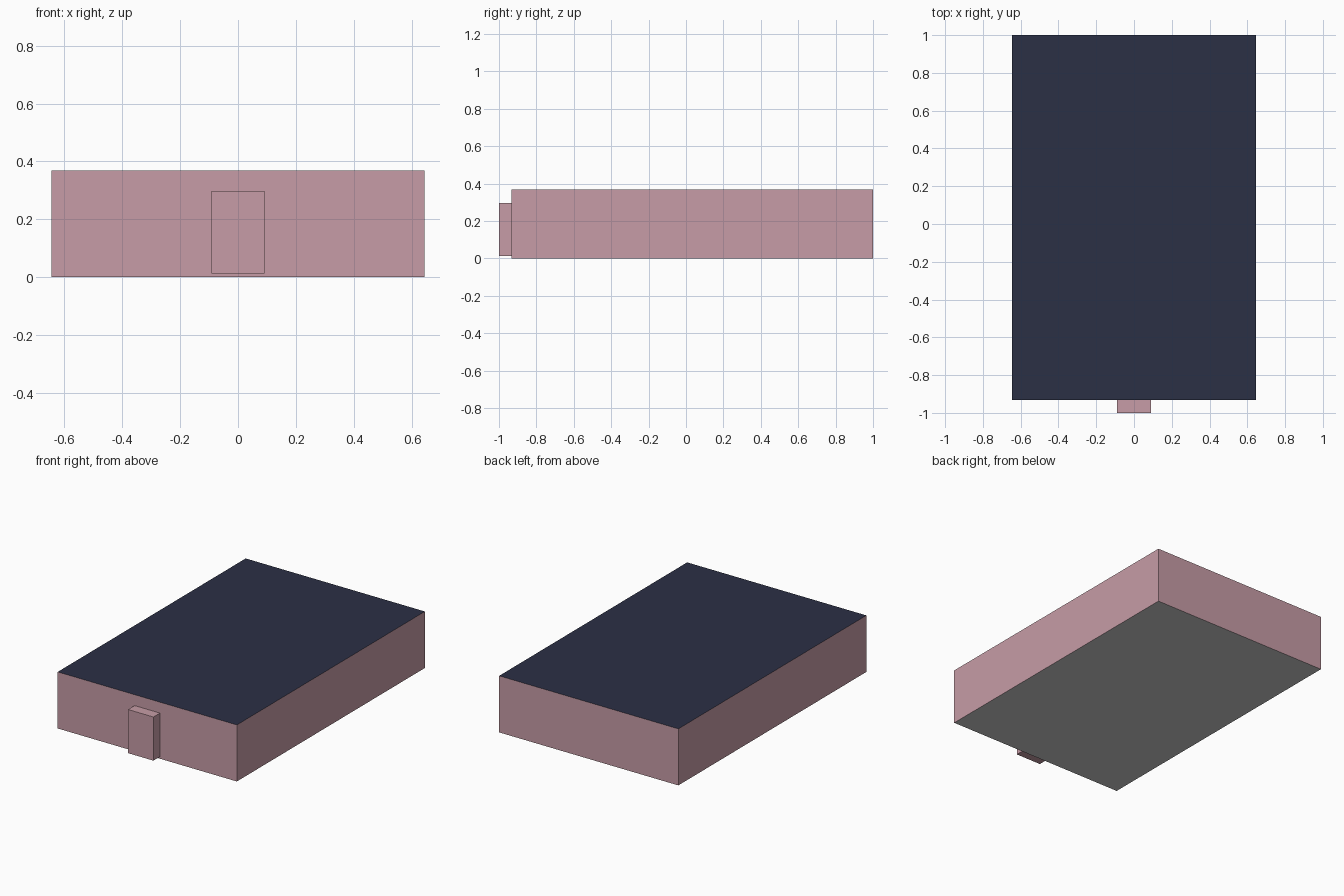
import bpy
import bmesh
from mathutils import Matrix, Vector

if "Cube" in bpy.data.objects:
    bpy.data.objects.remove(bpy.data.objects["Cube"])


def material(name, color):
    mat = bpy.data.materials.new(name)
    mat.diffuse_color = color
    mat.use_nodes = True
    mat.node_tree.nodes["Principled BSDF"].inputs["Base Color"].default_value = mat.diffuse_color
    return mat


def box(name, lo, hi, side, top, bottom):
    """Box between two corners, with a material for sides, top and bottom."""
    lo, hi = Vector(lo), Vector(hi)
    bm = bmesh.new()
    bmesh.ops.create_cube(bm, size=1, matrix=Matrix.Translation((lo + hi) / 2)
                          @ Matrix.Diagonal((*(hi - lo), 1)))
    bm.normal_update()
    for face in bm.faces:
        face.material_index = 1 if face.normal.z > 0.5 else 2 if face.normal.z < -0.5 else 0
    mesh = bpy.data.meshes.new(name)
    bm.to_mesh(mesh)
    bm.free()
    for mat in (side, top, bottom):
        mesh.materials.append(mat)
    obj = bpy.data.objects.new(name, mesh)
    bpy.context.collection.objects.link(obj)
    return obj


pink = material("pink_wall", (0.57, 0.335, 0.385, 1))
navy = material("navy_roof", (0.024, 0.029, 0.06, 1))

# Main block: pink walls, navy roof, plain grey underside
box("building_body", (-0.645, -0.933, 0), (0.645, 1, 0.368), pink, navy, None)

# Shallow upright block on the front wall
box("front_block", (-0.091, -1, 0.013), (0.091, -0.933, 0.297), pink, pink, pink)
